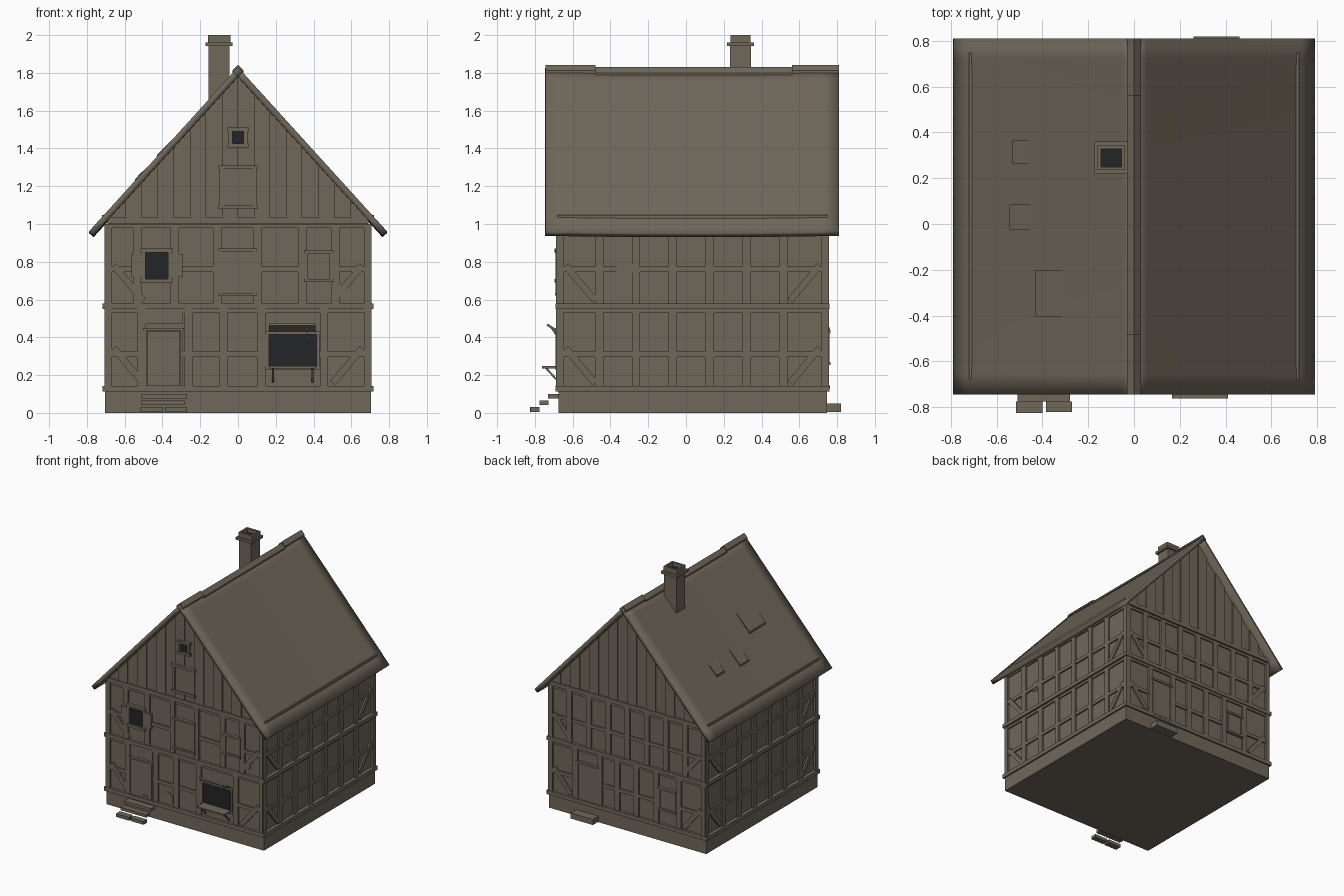
import bpy, bmesh, math, random
from mathutils import Matrix, Vector

random.seed(4)
if "Cube" in bpy.data.objects:
    bpy.data.objects.remove(bpy.data.objects["Cube"])


def material(name, rgb):
    m = bpy.data.materials.new(name)
    m.use_nodes = True
    m.diffuse_color = (*rgb, 1)
    m.node_tree.nodes["Principled BSDF"].inputs["Base Color"].default_value = (*rgb, 1)
    return m


BROWN = material("weathered brown", (0.16, 0.135, 0.102))
DARK = material("dark opening", (0.017, 0.018, 0.019))


def part(name, bm, mat=BROWN):
    bmesh.ops.recalc_face_normals(bm, faces=bm.faces)
    mesh = bpy.data.meshes.new(name)
    bm.to_mesh(mesh)
    bm.free()
    mesh.materials.append(mat)
    ob = bpy.data.objects.new(name, mesh)
    bpy.context.collection.objects.link(ob)
    return ob


# Wall frames: local (along, outward, up) to world
def facade(col_u, col_out, origin):
    m = Matrix.Identity(4)
    m.col[0][:3], m.col[1][:3], m.col[3][:3] = col_u, col_out, origin
    return m


WORLD = Matrix.Identity(4)
FRONT = facade((1, 0, 0), (0, -1, 0), (0, -0.67, 0))
BACK = facade((1, 0, 0), (0, 1, 0), (0, 0.74, 0))
RIGHT = facade((0, 1, 0), (1, 0, 0), (0.69, 0, 0))
LEFT = facade((0, 1, 0), (-1, 0, 0), (-0.69, 0, 0))


def beam(bm, M, p, q, w, d0, d1):
    du, dz = q[0] - p[0], q[1] - p[1]
    mid = Vector(((p[0] + q[0]) / 2, (d0 + d1) / 2, (p[1] + q[1]) / 2))
    size = Matrix.Diagonal((math.hypot(du, dz), d1 - d0, w, 1))
    turn = Matrix.Rotation(-math.atan2(dz, du), 4, 'Y')
    bmesh.ops.create_cube(bm, size=1, matrix=M @ Matrix.Translation(mid) @ turn @ size)


def rect(bm, M, u0, u1, z0, z1, d0, d1):
    beam(bm, M, (u0, (z0 + z1) / 2), (u1, (z0 + z1) / 2), z1 - z0, d0, d1)


def frame(bm, M, u0, u1, z0, z1, w, d):
    for u in (u0 - w, u1):
        rect(bm, M, u, u + w, z0, z1, 0, d)
    for z in (z0 - w, z1):
        rect(bm, M, u0 - w * 1.3, u1 + w * 1.3, z, z + w, 0, d + 0.004)


def hull(bm, M, pts):
    verts = [bm.verts.new(M @ Vector(p)) for p in pts]
    bmesh.ops.convex_hull(bm, input=verts)


def box_part(name, *boxes, M=WORLD, mat=BROWN):
    bm = bmesh.new()
    for b in boxes:
        rect(bm, M, *b)
    return part(name, bm, mat)


# Plinth and wall core with gables
box_part("plinth", (-0.705, 0.705, 0, 0.115, -0.675, 0.747))
box_part("wall_core", (-0.69, 0.69, 0.1, 1.01, -0.67, 0.74))
bm = bmesh.new()
hull(bm, WORLD, [(x, y, z) for y in (-0.67, 0.74) for x, z in ((-0.69, 1.0), (0.69, 1.0), (0, 1.765))])
part("gable_core", bm)

# Horizontal bands around each storey
box_part("sill_band", (-0.718, 0.718, 0.112, 0.143, -0.69, 0.76))
box_part("storey_band", (-0.718, 0.718, 0.55, 0.58, -0.69, 0.76))
box_part("gable_band_front", (-0.69, 0.69, 1.003, 1.035, 0, 0.022), M=FRONT)
box_part("gable_band_back", (-0.69, 0.69, 1.003, 1.035, 0, 0.022), M=BACK)

# Timber framing
T = 0.014
LOW, HIGH = (0.143, 0.55), (0.58, 1.0)


def timbers(name, M, low_posts, high_posts, ends, low_gaps=(), high_gaps=()):
    bm = bmesh.new()
    for posts, (z0, z1), rail, gaps in ((low_posts, LOW, 0.31, low_gaps), (high_posts, HIGH, 0.76, high_gaps)):
        for u in posts:
            rect(bm, M, u - 0.022, u + 0.022, z0, z1, 0, T)
        # Rails run between the openings
        stops = [ends[0]] + [g for gap in gaps for g in gap] + [ends[1]]
        for a, b in zip(stops[::2], stops[1::2]):
            rect(bm, M, a, b, rail - 0.014, rail + 0.014, 0, T - 0.002)
        rect(bm, M, ends[0], ends[1], z1 - 0.02, z1, 0, T - 0.003)
        for e, s in ((ends[0], 1), (ends[1], -1)):
            rect(bm, M, min(e, e + s * 0.035), max(e, e + s * 0.035), z0, z1, 0, T + 0.003)
            beam(bm, M, (e + s * 0.2, z0 + 0.015), (e + s * 0.045, z0 + 0.2), 0.035, 0, T - 0.001)
    part(name, bm)


side_posts = [-0.46 + 0.195 * i for i in range(6)]
side_ends = (-0.682, 0.752)
timbers("right_timbers", RIGHT, side_posts, side_posts, side_ends)
timbers("left_timbers", LEFT, side_posts, side_posts, side_ends)
timbers("front_timbers", FRONT, [-0.51, -0.26, -0.075, 0.125, 0.455],
        [-0.53, -0.335, -0.11, 0.105, 0.34, 0.515], (-0.702, 0.702),
        [(-0.49, -0.29), (0.15, 0.43)], [(-0.55, -0.32), (-0.1, 0.09), (0.35, 0.51)])
timbers("back_timbers", BACK, [-0.46, -0.26, -0.08, 0.09, 0.245, 0.465],
        [-0.52 + 0.173 * i for i in range(7)], (-0.702, 0.702), [(-0.44, -0.28), (0.26, 0.45)])

# Vertical gable boards, alternating in depth
for name, M in (("front_boards", FRONT), ("back_boards", BACK)):
    bm = bmesh.new()
    n = 16
    w = 1.36 / n
    for i in range(n):
        u0 = -0.68 + i * w
        d = 0.006 + 0.011 * (i % 2)
        ends = (u0, u0 + w)
        hull(bm, M, [(u, k, z) for k in (-0.002, d) for u in ends
                     for z in (1.03, max(1.032, 1.785 - 1.1 * abs(u)))])
    part(name, bm)

# Roof slopes with a gentle sag
Y0, Y1 = -0.745, 0.81


def roof_z(x, y=0.8):
    t = abs(x) / 0.79
    bow = 1 - ((y - 0.0325) / 0.7775) ** 2
    return 1.83 - 0.87 * t - 0.014 * (1 - 0.5 * t) * max(0, bow)


bm = bmesh.new()
NU, NV = 14, 18
rows = [[bm.verts.new((x, y, roof_z(x, y))) for y in [Y0 + (Y1 - Y0) * j / NV for j in range(NV + 1)]]
        for x in [0.79 * i / NU for i in range(NU + 1)]]
for a, b in zip(rows, rows[1:]):
    for j in range(NV):
        bm.faces.new((a[j], b[j], b[j + 1], a[j + 1]))
for f in bm.faces:
    f.smooth = True
bm.normal_update()
roof = part("roof", bm)
if roof.data.polygons[0].normal.z < 0:
    roof.data.flip_normals()
thick = roof.modifiers.new("thickness", 'SOLIDIFY')
thick.thickness, thick.offset = 0.034, -1
roof.modifiers.new("mirror", 'MIRROR').use_mirror_merge = False

# Ridge caps in three lengths, and eave guard rails
bm = bmesh.new()
for y0, y1, top in ((Y0, -0.48, 1.842), (-0.48, 0.56, 1.83), (0.56, Y1, 1.842)):
    hull(bm, WORLD, [(x, y, top + dz) for y in (y0, y1)
                     for x, dz in ((-0.03, -0.03), (0.03, -0.03), (-0.03, -0.042), (0.03, -0.042), (0, 0))])
part("ridge_caps", bm)
for name, s in (("right_eave_guard", 1), ("left_eave_guard", -1)):
    box_part(name, (s * 0.715 - 0.006, s * 0.715 + 0.006, 1.028, 1.047, -0.68, 0.75))

# Lifted repair boards on the left slope
bm = bmesh.new()
for x0, x1, y0, y1 in ((-0.53, -0.46, 0.265, 0.365), (-0.545, -0.45, -0.025, 0.085), (-0.43, -0.31, -0.405, -0.2)):
    hull(bm, WORLD, [(x, y, roof_z(x, y) + d) for x, top in ((x0, 0.016), (x1, 0.006))
                     for y in (y0, y1) for d in (0, top)])
part("roof_patches", bm)

# Chimney with a hollow crown
box_part("chimney", (-0.155, -0.045, 1.55, 1.945, 0.232, 0.345))
box_part("chimney_cap", (-0.173, -0.028, 1.942, 1.962, 0.218, 0.36))
box_part("chimney_crown", (-0.16, -0.145, 1.96, 2.0, 0.235, 0.342), (-0.055, -0.04, 1.96, 2.0, 0.235, 0.342),
         (-0.145, -0.055, 1.96, 2.0, 0.235, 0.25), (-0.145, -0.055, 1.96, 2.0, 0.327, 0.342))
box_part("chimney_flue", (-0.145, -0.055, 1.962, 1.967, 0.25, 0.327), mat=DARK)

# Open windows
box_part("dark_windows", (-0.49, -0.37, 0.71, 0.85, 0, 0.008), (0.165, 0.415, 0.245, 0.415, 0, 0.008),
         M=FRONT, mat=DARK)
box_part("attic_opening", (-0.03, 0.03, 1.425, 1.49, 0.01, 0.0195), M=FRONT, mat=DARK)
bm = bmesh.new()
frame(bm, FRONT, -0.49, -0.37, 0.71, 0.85, 0.02, 0.022)
for u in (-0.565, -0.35):
    rect(bm, FRONT, u, u + 0.055, 0.72, 0.84, 0, 0.02)
frame(bm, FRONT, 0.165, 0.415, 0.245, 0.415, 0.016, 0.02)
frame(bm, FRONT, -0.03, 0.03, 1.425, 1.49, 0.02, 0.028)
frame(bm, FRONT, -0.078, 0.078, 1.1, 1.29, 0.02, 0.028)
frame(bm, FRONT, -0.085, 0.08, 0.635, 0.855, 0.014, 0.02)
frame(bm, FRONT, 0.37, 0.485, 0.71, 0.845, 0.016, 0.02)
frame(bm, FRONT, -0.485, -0.305, 0.145, 0.435, 0.014, 0.018)
part("front_frames", bm)
bm = bmesh.new()
frame(bm, BACK, 0.275, 0.435, 0.145, 0.435, 0.016, 0.018)
frame(bm, BACK, -0.42, -0.3, 0.27, 0.42, 0.016, 0.02)
part("back_frames", bm)

# Doors, hatches and closed shutters
box_part("front_door", (-0.483, -0.307, 0.145, 0.433, 0, 0.012), (-0.375, -0.335, 0.16, 0.168, 0, 0.018), M=FRONT)
box_part("back_door", (0.275, 0.435, 0.145, 0.435, 0, 0.012), M=BACK)
box_part("front_shutters", (-0.078, 0.078, 1.1, 1.29, 0, 0.021), (-0.085, 0.08, 0.635, 0.855, 0, 0.014),
         (0.37, 0.485, 0.71, 0.845, 0, 0.012), (-0.49, -0.29, 0.47, 0.53, 0, 0.008), M=FRONT)
box_part("back_shutter", (-0.42, -0.3, 0.27, 0.42, 0, 0.012), M=BACK)

# Shop hatch: lower shelf with struts, raised flap with prop
box_part("shop_shelf", (0.165, 0.41, 0.236, 0.247, -0.762, -0.67))
bm = bmesh.new()
SIDE = facade((0, 1, 0), (1, 0, 0), (0, 0, 0))
for x in (0.18, 0.39):
    beam(bm, SIDE, (-0.675, 0.165), (-0.742, 0.238), 0.01, x, x + 0.01)
beam(bm, SIDE, (-0.676, 0.395), (-0.715, 0.455), 0.008, 0.36, 0.368)
part("shop_struts", bm)
bm = bmesh.new()
beam(bm, SIDE, (-0.676, 0.43), (-0.735, 0.467), 0.012, 0.165, 0.41)
part("shop_flap", bm)

# Worn plaster patches
bm = bmesh.new()
for M, u, z, r in ((FRONT, -0.155, 0.205, 0.055), (FRONT, 0.535, 0.645, 0.045), (RIGHT, -0.33, 0.765, 0.05)):
    ring = [(a, r * random.uniform(0.8, 1.15)) for a in [k * math.tau / 8 for k in range(8)]]
    hull(bm, M, [(u + k * math.cos(a), d, z + 0.8 * k * math.sin(a)) for a, k in ring for d in (0, 0.007)])
part("plaster_patches", bm)

# Steps
box_part("front_steps", (-0.51, -0.27, 0.077, 0.1, -0.73, -0.67), (-0.51, -0.28, 0.042, 0.065, -0.775, -0.727),
         (-0.515, -0.4, 0.005, 0.032, -0.825, -0.775), (-0.385, -0.27, 0.005, 0.03, -0.822, -0.775))
box_part("back_step", (0.26, 0.46, 0.005, 0.05, 0.745, 0.82))
